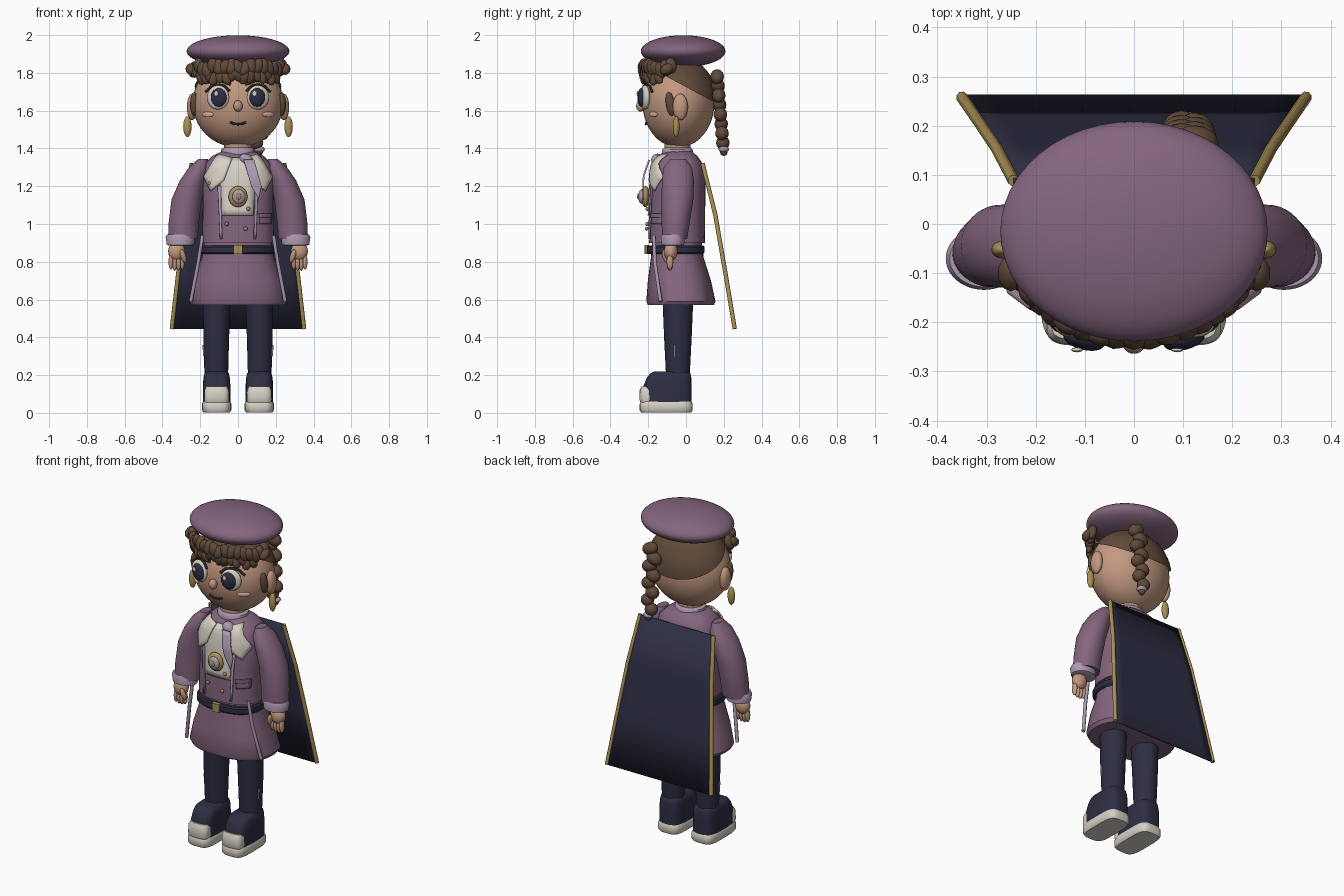
import bpy, bmesh, math, random
from mathutils import Vector

if "Cube" in bpy.data.objects:
    bpy.data.objects.remove(bpy.data.objects["Cube"])
random.seed(4)


def material(name, r, g, b):
    m = bpy.data.materials.new(name)
    m.use_nodes = True
    m.diffuse_color = (r, g, b, 1)
    m.node_tree.nodes["Principled BSDF"].inputs["Base Color"].default_value = (r, g, b, 1)
    return m


PURPLE = material("dusty purple", .23, .13, .21)
LILAC = material("pale lilac", .42, .32, .44)
NAVY = material("navy", .026, .027, .055)
CREAM = material("cream", .68, .64, .56)
SKIN = material("skin", .55, .32, .22)
HAIR = material("brown hair", .12, .07, .042)
DARK = material("dark brown", .03, .016, .012)
GOLD = material("gold", .40, .28, .09)
BLUSH = material("blush", .72, .42, .33)


def finish(ob, name, mat, angle=40):
    ob.name = name
    ob.data.materials.clear()
    ob.data.materials.append(mat)
    bpy.ops.object.select_all(action='DESELECT')
    ob.select_set(True)
    bpy.context.view_layer.objects.active = ob
    bpy.ops.object.shade_smooth_by_angle(angle=math.radians(angle))
    return ob


def from_bmesh(bm, name, mat, angle=40):
    me = bpy.data.meshes.new(name)
    bm.to_mesh(me)
    bm.free()
    ob = bpy.data.objects.new(name, me)
    bpy.context.collection.objects.link(ob)
    return finish(ob, name, mat, angle)


def ball(name, loc, size, mat, rot=(0, 0, 0), seg=24):
    bpy.ops.mesh.primitive_uv_sphere_add(segments=seg, ring_count=max(6, seg // 2),
                                         radius=1, location=loc, rotation=rot)
    bpy.context.object.scale = size
    return finish(bpy.context.object, name, mat, 60)


def loft(name, rings, mat, p=2, n=40):
    """Skin over horizontal superellipse rings (cx, cy, z, rx, ry)."""
    bm = bmesh.new()
    loops = []
    for cx, cy, z, rx, ry in rings:
        loop = []
        for i in range(n):
            c, s = math.cos(2 * math.pi * i / n), math.sin(2 * math.pi * i / n)
            x = math.copysign(abs(c) ** (2 / p), c) * rx
            y = math.copysign(abs(s) ** (2 / p), s) * ry
            loop.append(bm.verts.new((cx + x, cy + y, z)))
        loops.append(loop)
    for a, b in zip(loops, loops[1:]):
        for i in range(n):
            j = (i + 1) % n
            bm.faces.new((a[i], a[j], b[j], b[i]))
    bm.faces.new(loops[0][::-1])
    bm.faces.new(loops[-1])
    bmesh.ops.recalc_face_normals(bm, faces=bm.faces)
    return from_bmesh(bm, name, mat)


def rod(name, pts, r, mat):
    cu = bpy.data.curves.new(name, 'CURVE')
    cu.dimensions = '3D'
    cu.bevel_depth, cu.bevel_resolution, cu.use_fill_caps = r, 2, True
    sp = cu.splines.new('POLY')
    sp.points.add(len(pts) - 1)
    for q, co in zip(sp.points, pts):
        q.co = (*co, 1)
    ob = bpy.data.objects.new(name, cu)
    bpy.context.collection.objects.link(ob)
    bpy.ops.object.select_all(action='DESELECT')
    ob.select_set(True)
    bpy.context.view_layer.objects.active = ob
    bpy.ops.object.convert(target='MESH')
    return finish(bpy.context.object, name, mat, 60)


def plate(name, pts, mat, surf, off=.006, thick=.008):
    """Thin panel with an (x, z) outline laid on a front surface."""
    bm = bmesh.new()
    f = bm.faces.new([bm.verts.new((x, 0, z)) for x, z in pts])
    f.normal_update()
    if f.normal.y > 0:
        f.normal_flip()
    bmesh.ops.triangulate(bm, faces=bm.faces)
    bmesh.ops.subdivide_edges(bm, edges=bm.edges, cuts=4, use_grid_fill=True)
    for v in bm.verts:
        v.co.y = surf(v.co.x, v.co.z) - off
    ob = from_bmesh(bm, name, mat)
    mod = ob.modifiers.new("thickness", 'SOLIDIFY')
    mod.thickness, mod.offset = thick, 0
    return ob


def head_y(x, z):
    return -.04 - .19 * math.sqrt(max(0, 1 - (x / .24) ** 2 - ((z - 1.64) / .235) ** 2))


TORSO = [(0, -.047, .9, .192, .148), (0, -.047, .93, .19, .147), (0, -.045, 1.1, .186, .147),
         (0, -.04, 1.25, .19, .142), (0, -.04, 1.32, .175, .128), (0, -.04, 1.36, .135, .1),
         (0, -.04, 1.385, .085, .07)]


def chest_y(x, z):
    for a, b in zip(TORSO, TORSO[1:]):
        if a[2] <= z <= b[2]:
            t = (z - a[2]) / (b[2] - a[2])
            cy, rx, ry = (a[k] + t * (b[k] - a[k]) for k in (1, 3, 4))
            return cy - ry * max(.15, 1 - min(1, abs(x) / rx) ** 2.5) ** .4
    return -.12


# Head, cap of hair and beret
ball("head", (0, -.04, 1.64), (.24, .19, .235), SKIN, seg=40)
bm = bmesh.new()
bmesh.ops.create_uvsphere(bm, u_segments=40, v_segments=24, radius=1)
for v in bm.verts:
    v.co = Vector((v.co.x * .248, v.co.y * .203 - .035, v.co.z * .24 + 1.645))
bmesh.ops.bisect_plane(bm, geom=bm.verts[:] + bm.edges[:] + bm.faces[:], plane_co=(0, -.14, 1.8),
                       plane_no=(0, .155, .29), clear_inner=True)
from_bmesh(bm, "hair_cap", HAIR)
ball("beret", (0, -.015, 1.915), (.272, .224, .084), PURPLE, seg=48)
loft("neck", [(0, -.045, 1.34, .07, .068), (0, -.045, 1.45, .075, .07)], SKIN)
loft("neck_collar", [(0, -.045, 1.355, .085, .078), (0, -.045, 1.37, .092, .085),
                     (0, -.045, 1.395, .088, .08), (0, -.045, 1.405, .075, .07)], LILAC)

# Fringe tufts in two overlapping rows
for row, (count, z, size) in enumerate(((19, 1.825, (.033, .028, .045)), (15, 1.782, (.027, .02, .04)))):
    for i in range(count):
        a = (i / (count - 1) - .5) * (2.7 if row == 0 else 1.95)
        loc = (.24 * math.sin(a), -.04 - .188 * math.cos(a), z + random.uniform(-.012, .012))
        tuft = ball("fringe_tuft", loc, size, HAIR,
                    (random.uniform(-.3, .3), random.uniform(-.6, .6), a), 10)

# Braid with a tie at its end
for i in range(8):
    t = i / 7
    ball("braid_knot", (.11 + .014 * (-1) ** i, .165 + .03 * t, 1.78 - .35 * t),
         (.05 - .012 * t, .036, .037), HAIR, (0, .45 * (-1) ** i, 0), 16)
ball("braid_tie", (.112, .2, 1.395), (.03, .028, .018), LILAC, seg=16)
ball("braid_tip", (.112, .2, 1.38), (.02, .02, .02), HAIR, seg=12)

# Face centre
ball("nose", (0, -.24, 1.625), (.024, .024, .03), SKIN)
rod("mouth", [(x, head_y(x, 1.535) - .003, 1.528 + 6 * x * x) for x in (-.042, -.02, 0, .02, .042)],
    .006, DARK)

for s, side in ((1, "left"), (-1, "right")):
    # Eyes, brows, cheeks and ears
    ball(side + "_eye_white", (s * .106, -.217, 1.67), (.06, .024, .064), CREAM, (0, 0, s * .25))
    ball(side + "_iris", (s * .102, -.236, 1.67), (.043, .02, .05), NAVY, (0, 0, s * .25))
    ball(side + "_eye_glint", (s * .102 - .014, -.256, 1.69), (.012, .005, .014), CREAM, seg=12)
    rod(side + "_lashes", [(s * x, head_y(x, z) - .016, z) for x, z in
                           ((.045, 1.705), (.07, 1.73), (.105, 1.738), (.14, 1.73), (.172, 1.7))],
        .007, DARK)
    rod(side + "_brow", [(s * x, head_y(x, z) - .006, z) for x, z in
                         ((.04, 1.74), (.1, 1.762), (.16, 1.752))], .008, HAIR)
    ball(side + "_cheek", (s * .16, head_y(.16, 1.58), 1.58), (.038, .008, .014), BLUSH, (0, 0, s * .6), 16)
    ball(side + "_ear", (s * .243, -.03, 1.62), (.028, .04, .07), SKIN)
    ball(side + "_side_lock", (s * .232, -.083, 1.635), (.022, .024, .065), HAIR, (.15, 0, 0), 12)
    ball(side + "_side_curl", (s * .25, -.1, 1.82), (.028, .04, .028), HAIR, (.5, 0, 0), 10)
    ball(side + "_earring", (s * .268, -.052, 1.515), (.022, .018, .055), GOLD)

    # Sleeves, cuffs and hands
    loft(side + "_sleeve", [(s * x, y, z, rx, ry) for x, y, z, rx, ry in (
        (.292, -.06, .92, .078, .066), (.288, -.055, 1.0, .08, .074), (.272, -.045, 1.13, .08, .084),
        (.238, -.043, 1.23, .07, .085), (.205, -.043, 1.3, .055, .075), (.185, -.043, 1.345, .025, .04))],
        PURPLE)
    loft(side + "_cuff", [(s * .305, -.07, z, rx, ry) for z, rx, ry in (
        (.885, .06, .05), (.89, .072, .06), (.93, .078, .064), (.945, .07, .058))], LILAC)
    ball(side + "_palm", (s * .325, -.08, .855), (.045, .036, .05), SKIN)
    for i in range(4):
        ball(side + "_finger", (s * (.295 + .02 * i), -.085, .8 - .006 * (i in (1, 2))),
             (.013, .018, .042), SKIN, seg=12)
    ball(side + "_thumb", (s * .29, -.11, .83), (.015, .016, .038), SKIN, (.2, s * .3, 0), 12)

    # Trousers and boots
    loft(side + "_trouser_leg", [(s * .115, -.043, .18, .062, .062), (s * .115, -.043, .4, .068, .073),
                                 (s * .112, -.043, .64, .074, .083)], NAVY)
    rod(side + "_leg_tab", [(s * .183, -.06, .36), (s * .18, -.06, .3)], .005, LILAC)
    loft(side + "_boot", [(s * .113, y, z, rx, ry) for y, z, rx, ry in (
        (-.1, .05, .073, .13), (-.098, .14, .073, .128), (-.09, .185, .07, .118),
        (-.083, .21, .064, .106), (-.078, .22, .052, .09))], NAVY, 3.5)
    loft(side + "_sole", [(s * .113, -.105, z, rx, ry) for z, rx, ry in (
        (.003, .07, .133), (.014, .078, .14), (.048, .078, .14), (.06, .072, .134))], CREAM, 4)
    loft(side + "_toe_cap", [(s * .113, -.205, z, rx, ry) for z, rx, ry in (
        (.055, .062, .036), (.07, .066, .042), (.12, .064, .04), (.14, .054, .03))], CREAM, 3)

    # Jacket edging, shirt collar and coat trim
    plate(side + "_collar_flap", [(s * x, z) for x, z in (
        (.03, 1.35), (.11, 1.37), (.182, 1.25), (.145, 1.175), (.075, 1.23))], CREAM, chest_y, .016)
    plate(side + "_jacket_edge", [(s * x, z) for x, z in (
        (.083, .92), (.095, .92), (.107, 1.2), (.09, 1.2))], LILAC, chest_y, .009)
    rod(side + "_coat_trim", [(s * .188, -.17, .94), (s * .21, -.165, .8), (s * .25, -.135, .59)], .01, LILAC)
    rod(side + "_cape_trim", [(s * .245, .088, 1.32), (s * .28, .155, 1.05), (s * .315, .207, .75),
                              (s * .35, .258, .445)], .012, GOLD)

# Jacket, skirt and belt
loft("jacket", TORSO, PURPLE, 2.5)
loft("coat_skirt", [(0, -.027, .57, .25, .175), (0, -.027, .59, .262, .183), (0, -.035, .7, .235, .167),
                    (0, -.046, .82, .193, .14), (0, -.048, .92, .175, .13)], PURPLE, 2.4)
loft("belt", [(0, -.055, z, rx, ry) for z, rx, ry in (
    (.842, .192, .146), (.85, .199, .153), (.878, .199, .153), (.886, .192, .146))], NAVY, 2.5)
loft("buckle", [(0, -.207, .84, .024, .012), (0, -.207, .89, .024, .012)], GOLD, 6)
plate("shirt_front", [(-.085, 1.045), (.08, 1.045), (.09, 1.2), (.1, 1.35), (-.1, 1.35), (-.095, 1.2)],
      CREAM, chest_y)
plate("pocket", [(.115, 1.0), (.175, 1.0), (.175, 1.05), (.115, 1.05)], PURPLE, chest_y, .008)
plate("pocket_flap", [(.112, 1.035), (.177, 1.035), (.177, 1.055), (.112, 1.055)], PURPLE, chest_y, .013)
for x, z in ((.04, .975), (-.06, 1.0), (.055, 1.08), (-.15, 1.215)):
    ball("gold_button", (x, chest_y(x, z) - .016, z), (.011, .009, .011), GOLD, seg=12)

# Neck scarf and brooch
ball("scarf_knot", (.045, -.15, 1.34), (.04, .035, .03), LILAC, (0, .5, 0), 16)
plate("scarf_tail", [(.03, 1.34), (.085, 1.34), (.125, 1.2), (.11, 1.13), (.07, 1.2)], LILAC,
      lambda x, z: -.222 + .35 * max(0, z - 1.25), .004, .009)
ball("brooch", (0, -.215, 1.145), (.05, .024, .056), GOLD)
ball("brooch_stone", (.004, -.235, 1.145), (.034, .018, .038), LILAC)
ball("brooch_centre", (.004, -.25, 1.145), (.014, .009, .018), GOLD, seg=12)

# Cape
bm = bmesh.new()
rows = [[bm.verts.new((hw * (k / 6 - 1), y, z)) for k in range(13)]
        for hw, y, z in ((.245, .088, 1.32), (.28, .155, 1.05), (.315, .207, .75), (.35, .258, .445))]
for a, b in zip(rows, rows[1:]):
    for i in range(12):
        bm.faces.new((a[i], a[i + 1], b[i + 1], b[i]))
bmesh.ops.recalc_face_normals(bm, faces=bm.faces)
cape = from_bmesh(bm, "cape", NAVY)
mod = cape.modifiers.new("thickness", 'SOLIDIFY')
mod.thickness, mod.offset = .012, 0
